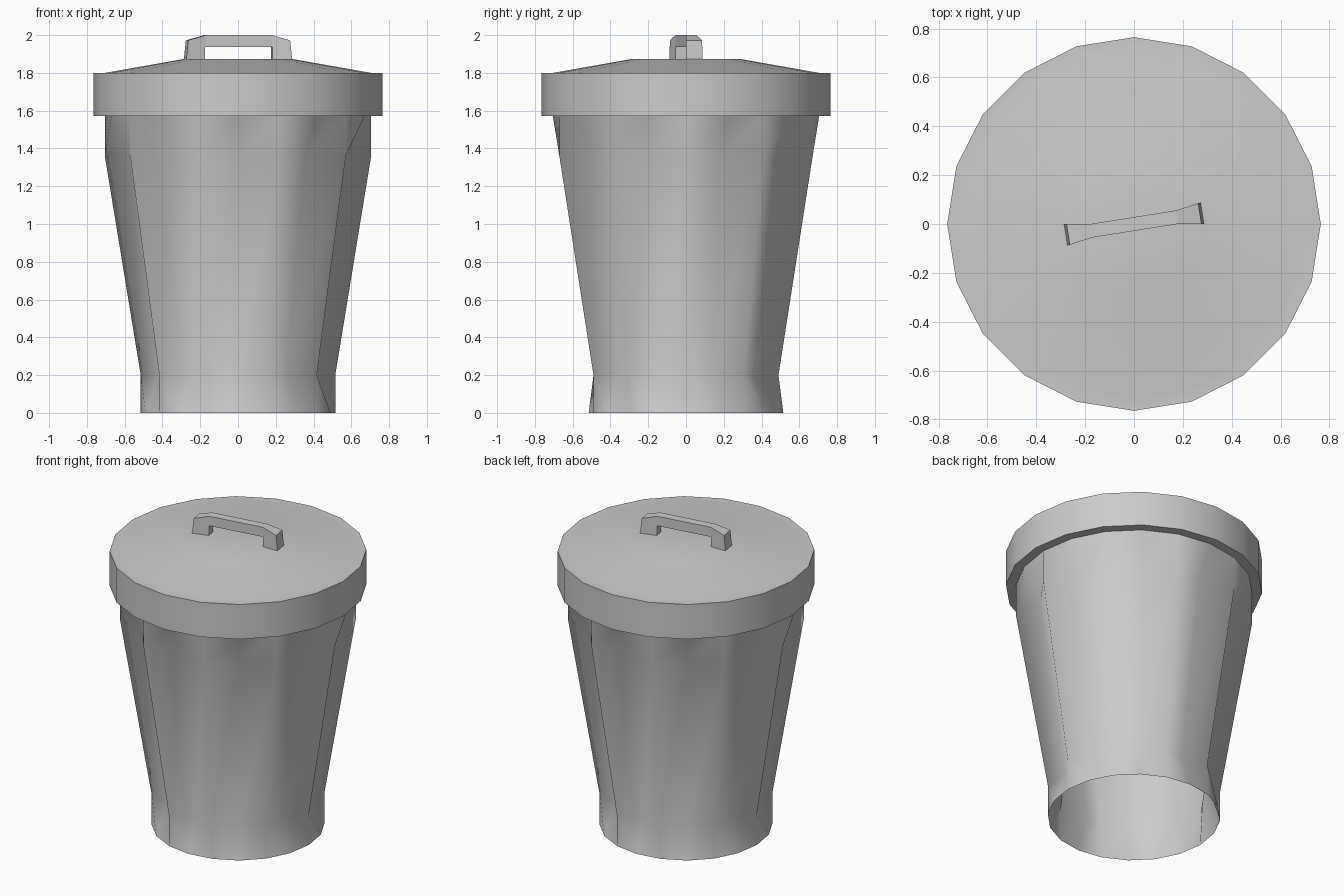
import bpy, bmesh, math
from mathutils import Matrix

if "Cube" in bpy.data.objects:
    bpy.data.objects.remove(bpy.data.objects["Cube"])


def finish(bm, name, smooth_angle=None):
    bmesh.ops.recalc_face_normals(bm, faces=bm.faces)
    mesh = bpy.data.meshes.new(name)
    bm.to_mesh(mesh)
    bm.free()
    ob = bpy.data.objects.new(name, mesh)
    bpy.context.collection.objects.link(ob)
    if smooth_angle:
        bpy.ops.object.select_all(action='DESELECT')
        ob.select_set(True)
        bpy.context.view_layer.objects.active = ob
        bpy.ops.object.shade_smooth_by_angle(angle=math.radians(smooth_angle))
    return ob


def ring(bm, r, z, groove=1.0, n=20):
    # every second vertex can be pulled inward to form a groove
    verts = []
    for i in range(n):
        a, q = 2 * math.pi * i / n, r * (groove if i % 2 else 1.0)
        verts.append(bm.verts.new((q * math.cos(a), q * math.sin(a), z)))
    return verts


def bridge(bm, a, b, split=False):
    n = len(a)
    for i in range(n):
        j = (i + 1) % n
        if split:  # diagonal runs from b[i] to a[j]
            bm.faces.new((a[i], a[j], b[i]))
            bm.faces.new((a[j], b[j], b[i]))
        else:
            bm.faces.new((a[i], a[j], b[j], b[i]))


# Can body: fluted tapered wall between round ends, open below
GROOVE = 0.855
bm = bmesh.new()
foot = ring(bm, 0.515, 0.0)
low = ring(bm, 0.515, 0.2, GROOVE)
high = ring(bm, 0.705, 1.36, GROOVE)
mouth = ring(bm, 0.705, 1.572)
bridge(bm, foot, low, split=True)
bridge(bm, low, high)
bridge(bm, mouth, high, split=True)
finish(bm, "can_body", 120)

# Lid: rim underside, vertical rim, flat lip, shallow cone and flat centre
bm = bmesh.new()
rings = [ring(bm, r, z) for r, z in
         [(0.705, 1.572), (0.765, 1.572), (0.765, 1.80), (0.705, 1.80), (0.29, 1.873)]]
for a, b in zip(rings, rings[1:]):
    bridge(bm, a, b)
bm.faces.new(rings[-1])
finish(bm, "lid", 40)

# Lid handle: half profile (length, height, half width), mirrored end for end
half = [(0.18, 1.937, 0.028), (0.18, 1.873, 0.028), (0.283, 1.873, 0.044),
        (0.273, 1.972, 0.043), (0.178, 2.0, 0.028)]
bm = bmesh.new()
legs = {}
for s in (-1, 1):
    front = [bm.verts.new((s * u, -w, z)) for u, z, w in half]
    back = [bm.verts.new((s * u, w, z)) for u, z, w in half]
    legs[s] = (front, back)
    bm.faces.new(front)
    bm.faces.new(back)
    for i in range(4):
        bm.faces.new((front[i], front[i + 1], back[i + 1], back[i]))
(lf, lb), (rf, rb) = legs[-1], legs[1]
for a, b, c, d in ((lf[0], rf[0], rf[4], lf[4]), (lb[0], rb[0], rb[4], lb[4]),
                   (lf[4], rf[4], rb[4], lb[4]), (lf[0], rf[0], rb[0], lb[0])):
    bm.faces.new((a, b, c, d))
bmesh.ops.transform(bm, matrix=Matrix.Rotation(math.radians(9), 4, 'Z'), verts=bm.verts)
finish(bm, "lid_handle")
